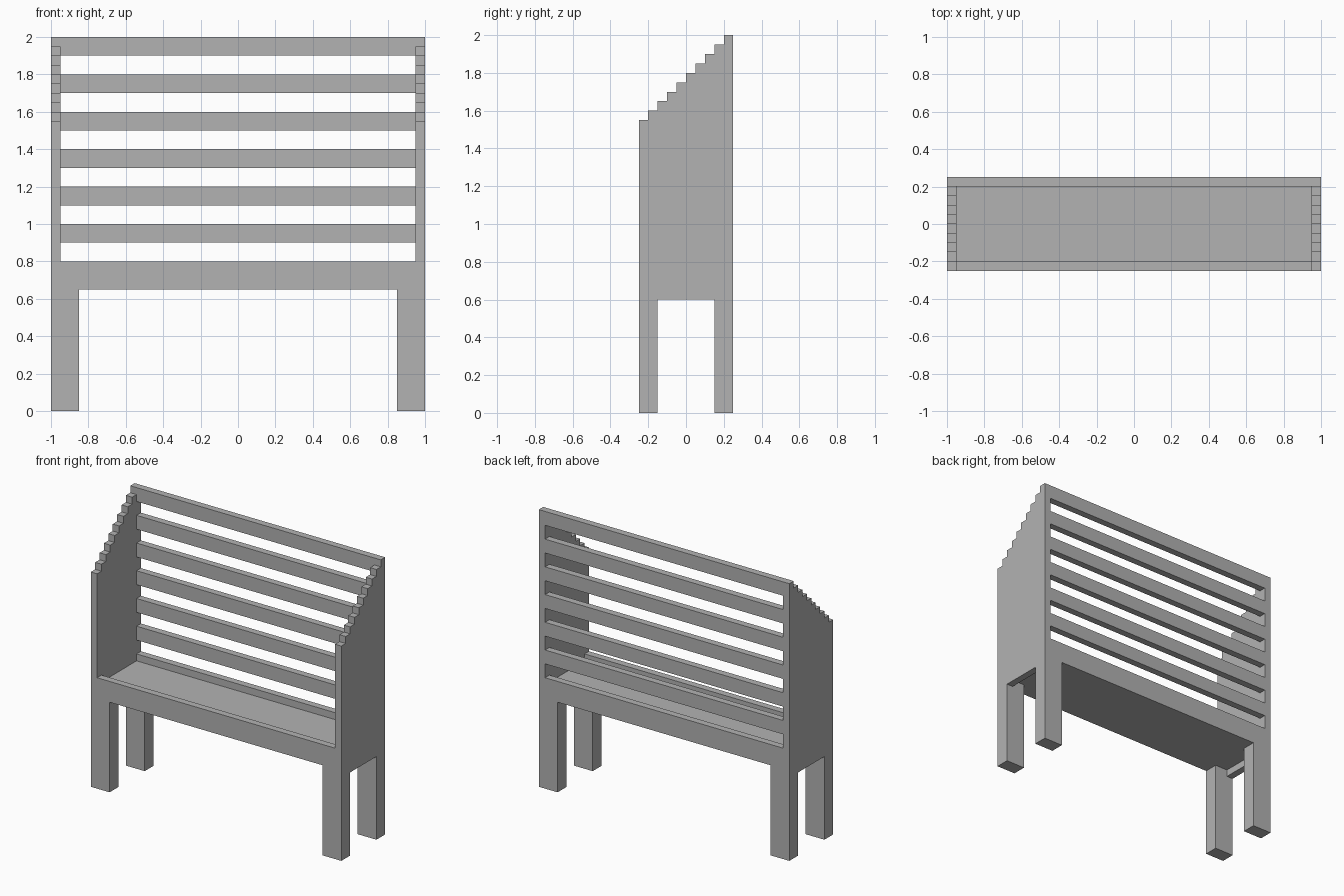
import bpy
import bmesh

if "Cube" in bpy.data.objects:
    bpy.data.objects.remove(bpy.data.objects["Cube"], do_unlink=True)

# Single plain grey
grey = bpy.data.materials.new("plain_grey")
grey.use_nodes = True
colour = (0.448, 0.448, 0.448, 1)
grey.diffuse_color = colour
grey.node_tree.nodes["Principled BSDF"].inputs["Base Color"].default_value = colour

HALF_W, HALF_D = 1.0, 0.25   # overall half width and half depth
T = 0.05                     # board thickness, also the step size
INNER = HALF_W - T           # inner face of the side panels
BASE = 0.65                  # underside of the seat


def extrude_profile(name, points, x0, x1):
    """Extrude a (y, z) outline along x."""
    bm = bmesh.new()
    face = bm.faces.new([bm.verts.new((x0, y, z)) for y, z in points])
    moved = bmesh.ops.extrude_face_region(bm, geom=[face])["geom"]
    verts = [v for v in moved if isinstance(v, bmesh.types.BMVert)]
    bmesh.ops.translate(bm, verts=verts, vec=(x1 - x0, 0, 0))
    bmesh.ops.recalc_face_normals(bm, faces=bm.faces)
    mesh = bpy.data.meshes.new(name)
    bm.to_mesh(mesh)
    bm.free()
    mesh.materials.append(grey)
    obj = bpy.data.objects.new(name, mesh)
    bpy.context.collection.objects.link(obj)
    return obj


def board(name, x, y, z):
    """Box given by its (low, high) range on each axis."""
    outline = [(y[0], z[0]), (y[1], z[0]), (y[1], z[1]), (y[0], z[1])]
    return extrude_profile(name, outline, *x)


# Side panel outline: notched over the legs, stepped along the top
leg_in = 0.15
panel = [(-HALF_D, BASE), (-leg_in, BASE), (-leg_in, 0.6),
         (leg_in, 0.6), (leg_in, BASE), (HALF_D, BASE)]
for i in reversed(range(10)):
    y, top = -HALF_D + i * T, 1.55 + i * T
    panel += [(y + T, top), (y, top)]

for side, s in (("left", 1), ("right", -1)):
    extrude_profile(f"{side}_side_panel", panel, *sorted((s * INNER, s * HALF_W)))
    # Legs
    for end, e in (("front", -1), ("back", 1)):
        board(f"{end}_{side}_leg", sorted((s * 0.85, s * HALF_W)),
              sorted((e * leg_in, e * HALF_D)), (0, BASE))

# Seat between raised front and back rails
span = (-INNER, INNER)
front, back = (-HALF_D, -HALF_D + T), (HALF_D - T, HALF_D)
board("seat", span, (front[1], back[0]), (BASE, 0.75))
board("front_rail", span, front, (BASE, 0.8))
board("back_rail", span, back, (BASE, 0.8))

# Backrest slats
for i in range(6):
    z = 0.9 + 0.2 * i
    board(f"back_slat_{i + 1}", span, back, (z, z + 0.1))
